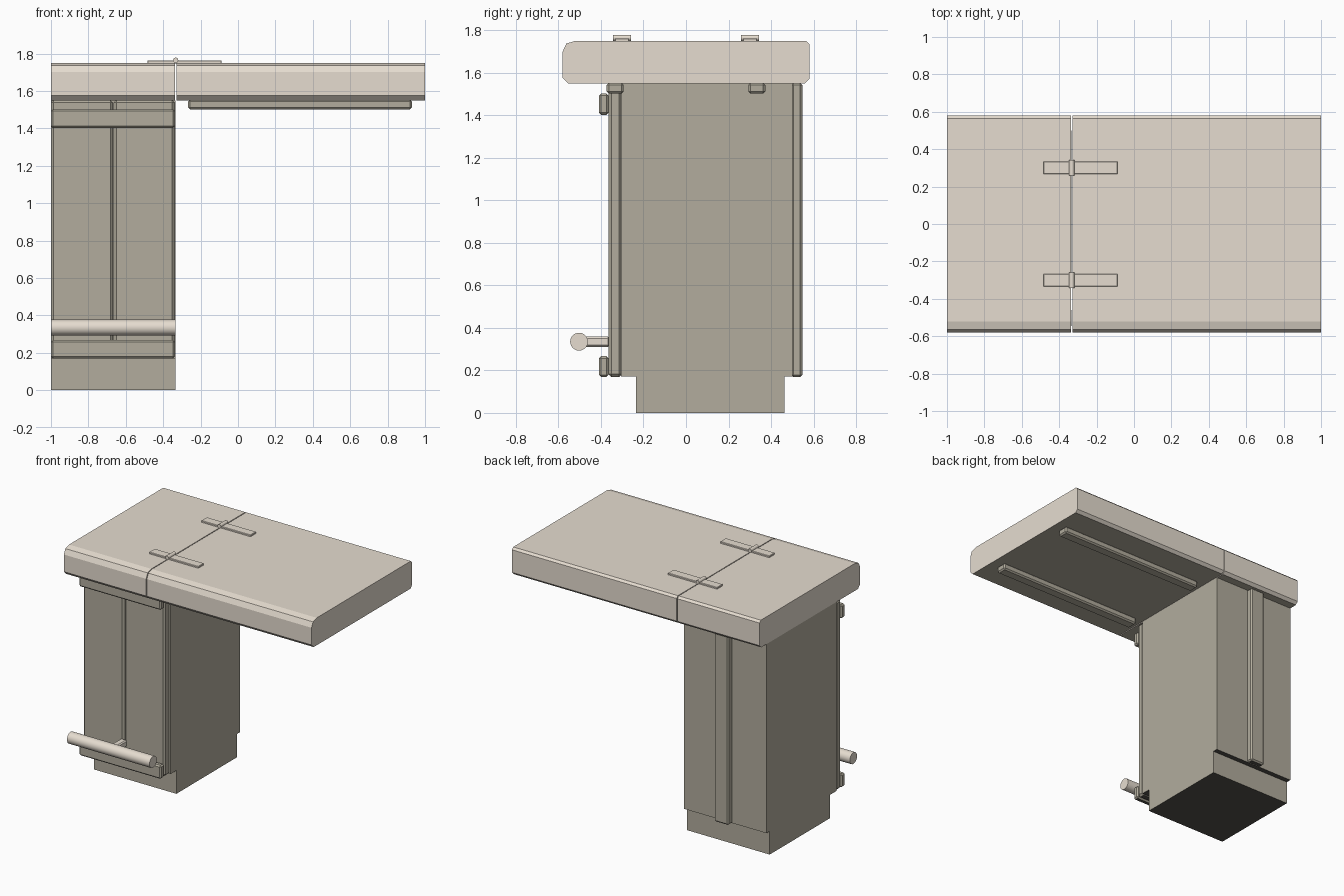
import bpy, bmesh, math
from mathutils import Matrix

if "Cube" in bpy.data.objects:
    bpy.data.objects.remove(bpy.data.objects["Cube"])


def material(name, rgb):
    m = bpy.data.materials.new(name)
    m.diffuse_color = (*rgb, 1)
    m.use_nodes = True
    m.node_tree.nodes["Principled BSDF"].inputs["Base Color"].default_value = m.diffuse_color
    return m


LIGHT = material("light beige", (0.79, 0.72, 0.63))
DARK = material("dark taupe", (0.445, 0.415, 0.338))
BLACK = material("soft black", (0.085, 0.08, 0.07))
LEFT, RIGHT = -1.0, -0.333      # cabinet sides
MID = (LEFT + RIGHT) / 2


def finish(name, bm, mat, under=None):
    """Make the object; faces turned downwards may take a second colour."""
    bmesh.ops.recalc_face_normals(bm, faces=bm.faces)
    bm.normal_update()
    me = bpy.data.meshes.new(name)
    me.materials.append(mat)
    if under:
        me.materials.append(under)
        for f in bm.faces:
            f.material_index = 1 if f.normal.z < -0.9 else 0
    bm.to_mesh(me)
    bm.free()
    ob = bpy.data.objects.new(name, me)
    bpy.context.collection.objects.link(ob)
    return ob


def extrude_x(name, profile, x0, x1, mat, under=None):
    """Extrude a (y, z) profile from x0 to x1."""
    bm = bmesh.new()
    face = bm.faces.new([bm.verts.new((x0, y, z)) for y, z in profile])
    ext = bmesh.ops.extrude_face_region(bm, geom=[face])
    verts = [v for v in ext["geom"] if isinstance(v, bmesh.types.BMVert)]
    bmesh.ops.translate(bm, verts=verts, vec=(x1 - x0, 0, 0))
    # Keep the starting cap so the solid is closed
    if not any(all(abs(v.co.x - x0) < 1e-6 for v in f.verts) for f in bm.faces):
        bm.verts.ensure_lookup_table()
        bm.faces.new([v for v in bm.verts if abs(v.co.x - x0) < 1e-6])
    return finish(name, bm, mat, under)


def box(name, xs, ys, zs, mat, bevel=0.0, under=None):
    """Box between limits, with optional chamfered edges."""
    bm = bmesh.new()
    bmesh.ops.create_cube(bm, size=1)
    for v in bm.verts:
        v.co = [lim[0] if c < 0 else lim[1] for c, lim in zip(v.co, (xs, ys, zs))]
    if bevel:
        bmesh.ops.bevel(bm, geom=bm.edges[:], offset=bevel, segments=1,
                        affect='EDGES', profile=0.5)
    return finish(name, bm, mat, under)


def rod(name, axis, centre, radius, length, sides, mat):
    """Smooth cylinder lying along x or y."""
    bm = bmesh.new()
    turn = Matrix.Rotation(math.pi / 2, 4, 'Y' if axis == 'x' else 'X')
    bmesh.ops.create_cone(bm, cap_ends=True, segments=sides, radius1=radius,
                          radius2=radius, depth=length,
                          matrix=Matrix.Translation(centre) @ turn)
    ob = finish(name, bm, mat)
    bpy.ops.object.select_all(action='DESELECT')
    bpy.context.view_layer.objects.active = ob
    ob.select_set(True)
    bpy.ops.object.shade_smooth_by_angle(angle=math.radians(35))
    return ob


# Countertop: fixed slab and folding leaf, split by a thin seam
top = [(-0.555, 1.55), (-0.58, 1.575), (-0.58, 1.70), (-0.563, 1.737),
       (-0.52, 1.75), (0.565, 1.75), (0.58, 1.735), (0.58, 1.57), (0.56, 1.55)]
extrude_x("fixed_countertop", top, -1.0, RIGHT - 0.003, LIGHT, DARK)
extrude_x("folding_leaf", top, RIGHT + 0.003, 1.0, LIGHT, DARK)

# Cabinet body with recessed plinth
body = [(-0.235, 0), (0.463, 0), (0.463, 0.17), (0.50, 0.17),
        (0.50, 1.55), (-0.305, 1.55), (-0.305, 0.17), (-0.235, 0.17)]
extrude_x("cabinet_body", body, LEFT, RIGHT, DARK, BLACK)

# Front panels, meeting in the middle
for name, xs in (("left_panel", (LEFT, MID - 0.002)),
                 ("right_panel", (MID + 0.002, RIGHT - 0.005))):
    box(name, xs, (-0.365, -0.30), (0.169, 1.552), DARK, 0.014, BLACK)

# Horizontal front rails
box("lower_front_rail", (LEFT, RIGHT - 0.005), (-0.41, -0.365), (0.169, 0.267), DARK, 0.01, BLACK)
box("upper_front_rail", (LEFT, RIGHT - 0.005), (-0.41, -0.365), (1.402, 1.502), DARK, 0.01)

# Vertical batten on the back
box("back_batten", (MID - 0.058, MID + 0.058), (0.495, 0.547), (0.169, 1.552), DARK, 0.01, BLACK)

# Support bars under the leaf, and hinges above the seam
for side, s in (("front", -1), ("back", 1)):
    y = s * 0.333
    box(side + "_support_bar", (-0.267, 0.93), (y - 0.04, y + 0.04), (1.502, 1.553), DARK, 0.01)
    y = s * 0.301
    box(side + "_hinge_plate", (-0.485, -0.087), (y - 0.033, y + 0.033), (1.747, 1.762), LIGHT, 0.003)
    rod(side + "_hinge_knuckle", 'y', (RIGHT, y, 1.764), 0.014, 0.084, 16, LIGHT)

# Footrest bar and its bracket
rod("footrest_bar", 'x', (MID, -0.503, 0.335), 0.042, RIGHT - LEFT, 24, LIGHT)
box("footrest_bracket", (MID - 0.025, MID + 0.025), (-0.49, -0.36), (0.311, 0.359), LIGHT, 0.008)
